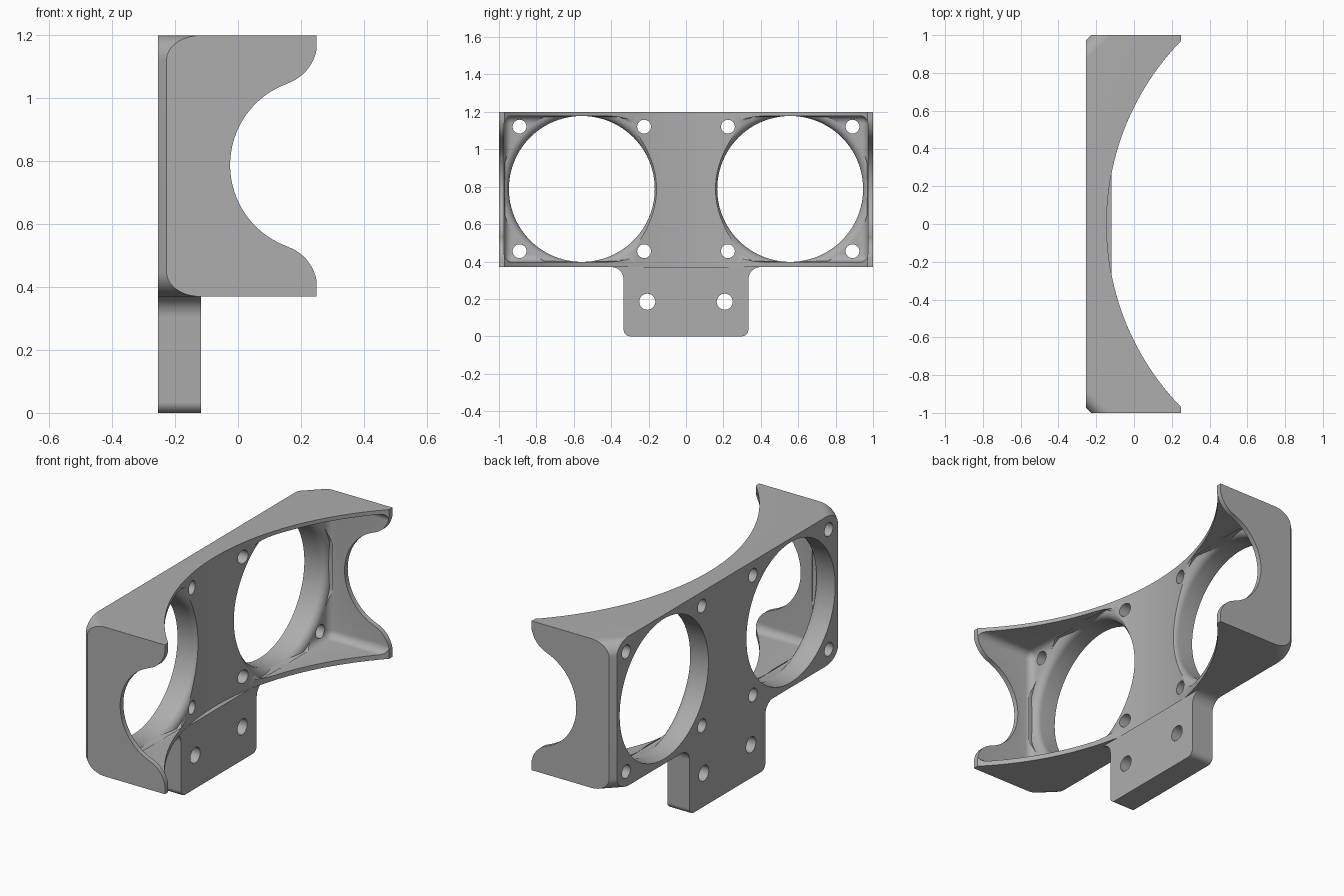
import bpy, bmesh, math
from mathutils import Vector

cube = bpy.data.objects.get("Cube")
if cube:
    bpy.data.objects.remove(cube)

BACK, FRONT, FLOOR = -0.255, 0.25, -0.118
Z0, Z1, ZC = 0.37, 1.2, 0.788
FAN_Y, FAN_R, SCREW = 0.557, 0.39, 0.333

grey = bpy.data.materials.new("Plain grey")
grey.use_nodes = True
colour = (0.42, 0.42, 0.42, 1)
grey.diffuse_color = colour
grey.node_tree.nodes["Principled BSDF"].inputs["Base Color"].default_value = colour


def add(name, bm):
    bmesh.ops.recalc_face_normals(bm, faces=bm.faces)
    mesh = bpy.data.meshes.new(name)
    bm.to_mesh(mesh)
    bm.free()
    ob = bpy.data.objects.new(name, mesh)
    bpy.context.collection.objects.link(ob)
    return ob


def prism(name, points, place, sweep):
    """Extrude a 2D outline; place(a, b) gives the start corner in space."""
    bm = bmesh.new()
    face = bm.faces.new([bm.verts.new(place(a, b)) for a, b in points])
    moved = bmesh.ops.extrude_face_region(bm, geom=[face])["geom"]
    bmesh.ops.translate(bm, vec=Vector(sweep),
                        verts=[v for v in moved if isinstance(v, bmesh.types.BMVert)])
    return add(name, bm)


def arc(ca, cb, r, start, end, n=12):
    steps = [math.radians(start + (end - start) * i / n) for i in range(n + 1)]
    return [(ca + r * math.cos(t), cb + r * math.sin(t)) for t in steps]


def lathe(name, profile, y, z, n=96):
    """Solid of revolution about an axis along x; profile is (x, radius)."""
    bm = bmesh.new()
    rings = [[bm.verts.new((x, y + r * math.cos(i * math.tau / n),
                            z + r * math.sin(i * math.tau / n))) for i in range(n)]
             for x, r in profile]
    for a, b in zip(rings, rings[1:]):
        for i in range(n):
            bm.faces.new((a[i], a[i - 1], b[i - 1], b[i]))
    bm.faces.new(rings[0])
    bm.faces.new(rings[-1])
    return add(name, bm)


def box(name, lo, hi, bevel=0):
    bm = bmesh.new()
    bmesh.ops.create_cube(bm, size=1)
    for v in bm.verts:
        v.co = [l + (c + 0.5) * (h - l) for c, l, h in zip(v.co, lo, hi)]
    if bevel:
        bmesh.ops.bevel(bm, geom=bm.edges[:], offset=bevel, segments=6,
                        profile=0.5, affect='EDGES')
    return add(name, bm)


def combine(target, tool, operation):
    mod = target.modifiers.new("Combine", 'BOOLEAN')
    mod.operation, mod.solver, mod.object = operation, 'EXACT', tool
    graph = bpy.context.evaluated_depsgraph_get()
    mesh = bpy.data.meshes.new_from_object(target.evaluated_get(graph))
    target.modifiers.clear()
    target.data = mesh
    bpy.data.objects.remove(tool)


# Body: flat back, chamfered ends, arched front
rad = 1.389
half = math.degrees(math.asin(0.97 / rad))
plan = arc(-0.145 + rad, 0, rad, 180 + half, 180 - half, 64)
plan += [(FRONT, 1), (BACK + 0.028, 1), (BACK, 0.972),
         (BACK, -0.972), (BACK + 0.028, -1), (FRONT, -1)]
body = prism("fan_bracket", plan, lambda a, b: (a, b, Z0), (0, 0, Z1 - Z0))

# Rounded rear corners, rolled along the end chamfers
r = 0.077
rounded = arc(r, Z0 + r, r, 180, 270) + [(3, Z0), (3, Z1)] + arc(r, Z1 - r, r, 90, 180)
for s in (-1, 1):
    inward = Vector((1, -s, 0)).normalized()
    along = Vector((1, s, 0)).normalized()
    base = Vector((BACK + 0.014, s * 0.986, 0))
    combine(body, prism("corner_cutter", rounded,
                        lambda a, b: base + inward * a - along * 3 + Vector((0, 0, b)),
                        along * 6), 'INTERSECT')

# Hollow behind the arch, leaving thin walls
combine(body, box("hollow_cutter", (FLOOR, -0.972, Z0 + 0.027),
                  (1, 0.972, Z1 - 0.022), 0.04), 'DIFFERENCE')

# S-curved openings through both end walls
tilt = 19.1
upper = (arc(FRONT, ZC, 0.275, 180, 90 + tilt, 24)
         + arc(0.112, 1.18, 0.14, tilt - 90, 0) + [(0.5, 1.18)])
lower = [(x, 2 * ZC - z) for x, z in reversed(upper[1:])]
combine(body, prism("end_cutter", upper + lower,
                    lambda a, b: (a, -2, b), (0, 4, 0)), 'DIFFERENCE')

# Mounting tab with rounded feet and flared shoulders
side = arc(0.298, 0.035, 0.035, -90, 0) + arc(0.4, Z0 - 0.067, 0.067, 180, 90)
outline = side + [(-y, z) for y, z in reversed(side)]
combine(body, prism("tab", outline, lambda a, b: (BACK, a, b),
                    (FLOOR - BACK, 0, 0)), 'UNION')

# Fan openings with a softened inner rim, screw holes, tab holes
f = 0.045
for s in (-1, 1):
    y = s * FAN_Y
    rim = [(FLOOR - f + f * math.sin(t), FAN_R + f * (1 - math.cos(t)))
           for t in [i * math.pi / 12 for i in range(7)]]
    flare = lathe("rim_cutter", rim + [(FLOOR + 0.02, FAN_R + f)], y, ZC)
    combine(flare, box("rim_limit", (-1, y - 0.6, Z0 + 0.027),
                       (1, y + 0.6, Z1 - 0.022)), 'INTERSECT')
    combine(flare, box("rim_limit", (-1, -0.972, 0), (1, 0.972, 2)), 'INTERSECT')
    combine(body, flare, 'DIFFERENCE')
    combine(body, lathe("fan_cutter", [(-1, FAN_R), (0, FAN_R)], y, ZC), 'DIFFERENCE')
    for dy in (-SCREW, SCREW):
        for dz in (-SCREW, SCREW):
            combine(body, lathe("screw_cutter", [(-1, 0.037), (0, 0.037)],
                                y + dy, ZC + dz, 32), 'DIFFERENCE')
    combine(body, lathe("tab_cutter", [(-1, 0.043), (1, 0.043)],
                        s * 0.207, 0.185, 32), 'DIFFERENCE')

# Finish
body.data.materials.clear()
body.data.materials.append(grey)
for p in body.data.polygons:
    p.material_index = 0
bpy.ops.object.select_all(action='DESELECT')
body.select_set(True)
bpy.context.view_layer.objects.active = body
bpy.ops.object.shade_smooth_by_angle(angle=math.radians(30))
